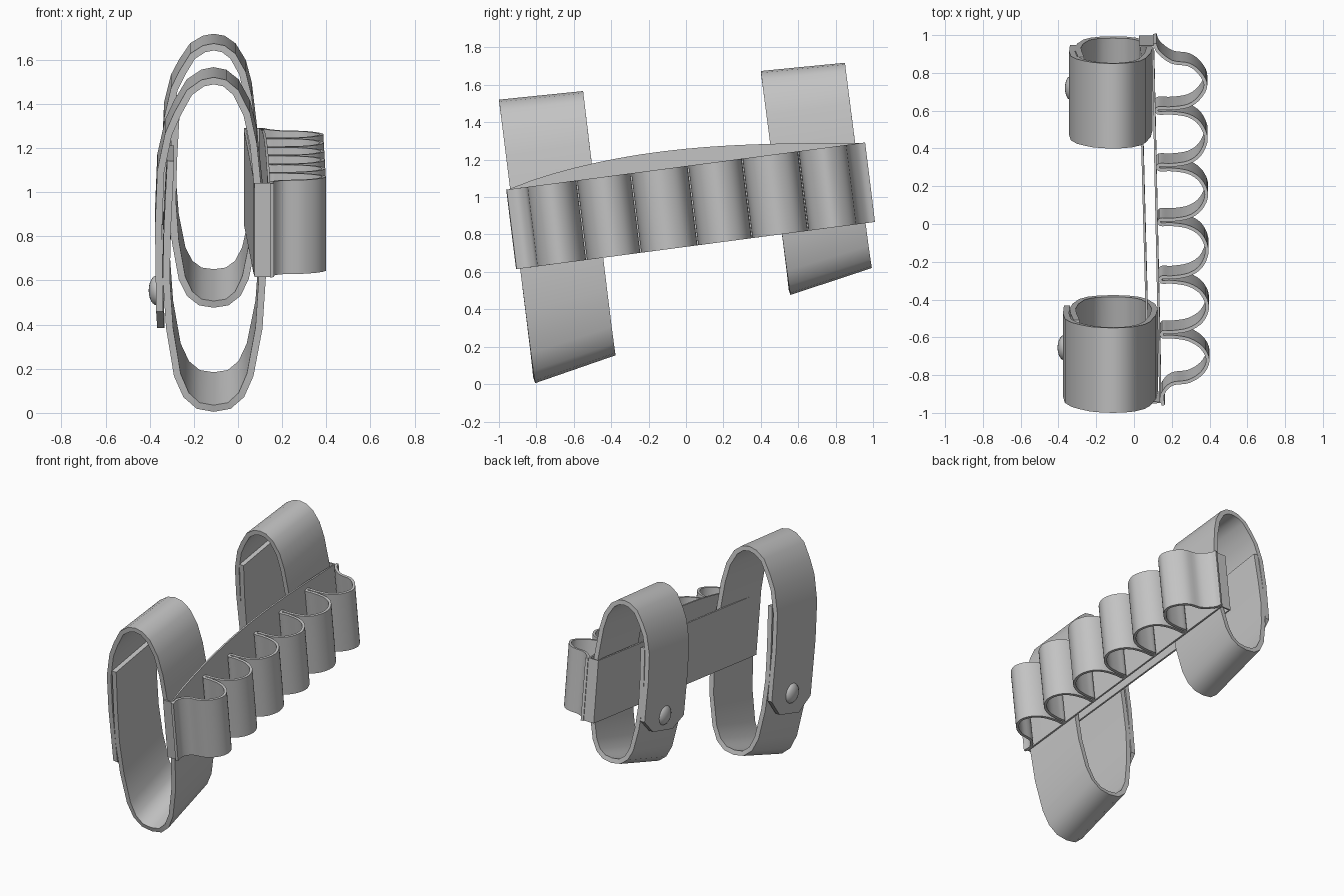
import bpy, bmesh, math
from mathutils import Vector

cube = bpy.data.objects.get("Cube")
if cube:
    bpy.data.objects.remove(cube, do_unlink=True)

grey = bpy.data.materials.new("plain grey")
grey.use_nodes = True
tone = (0.55, 0.55, 0.55, 1)
grey.diffuse_color = tone
grey.node_tree.nodes["Principled BSDF"].inputs["Base Color"].default_value = tone


def finish(obj, angle=35):
    obj.data.materials.append(grey)
    bpy.ops.object.select_all(action='DESELECT')
    obj.select_set(True)
    bpy.context.view_layer.objects.active = obj
    bpy.ops.object.shade_smooth_by_angle(angle=math.radians(angle))


def ribbon(name, edge_a, edge_b, thickness, closed=False):
    """Thick strip spanning two matching edges."""
    bm = bmesh.new()
    rows = [(bm.verts.new(a), bm.verts.new(b)) for a, b in zip(edge_a, edge_b)]
    for i in range(len(rows) if closed else len(rows) - 1):
        (a, b), (c, d) = rows[i], rows[(i + 1) % len(rows)]
        bm.faces.new((a, b, d, c))
    mesh = bpy.data.meshes.new(name)
    bm.to_mesh(mesh)
    bm.free()
    obj = bpy.data.objects.new(name, mesh)
    bpy.context.collection.objects.link(obj)
    mod = obj.modifiers.new("thickness", 'SOLIDIFY')
    mod.thickness = thickness
    mod.offset = 0
    bpy.context.view_layer.objects.active = obj
    obj.select_set(True)
    bpy.ops.object.modifier_apply(modifier=mod.name)
    finish(obj)


def smooth_path(pts, steps=4):
    """Catmull-Rom curve through the points."""
    p = [Vector(q) for q in [pts[0]] + pts + [pts[-1]]]
    out = []
    for a, b, c, d in zip(p, p[1:], p[2:], p[3:]):
        for k in range(steps):
            t = k / steps
            out.append(0.5 * (2 * b + (c - a) * t + (2 * a - 5 * b + 4 * c - d) * t * t
                              + (3 * b - a - 3 * c + d) * t ** 3))
    return out + [p[-1]]


# Strap section: sideways offset and height fraction, from inner end round to outer flap
inner_end = [(-.195, .75), (-.21, .55), (-.215, .4), (-.2, .25)]
bottom = [(-.165, .11), (-.125, .05), (-.07, .018), (0, .01),
          (.07, .018), (.125, .05), (.165, .11), (.205, .25)]
far_side = [(.22, .4), (.21, .6), (.18, .8), (.15, .89)]
top = [(.1, .955), (.05, .983), (0, .99), (-.05, .983), (-.11, .955), (-.165, .89)]
flap = [(-.205, .83), (-.24, .72), (-.25, .55), (-.245, .3), (-.24, .23)]
section = inner_end + bottom + far_side + top + flap


def strap(name, corners, width, button):
    fb, ft, bb, bt = [Vector((0, y, z)) for y, z in corners]
    front, back = [], []
    for i, (dx, s) in enumerate(section):
        f, b = fb.lerp(ft, s), bb.lerp(bt, s)
        cut = 0.25 if i == len(section) - 1 else 0   # tapered flap tip
        shift = Vector((-.11 + dx * width, 0, 0))
        front.append(f.lerp(b, cut) + shift)
        back.append(b.lerp(f, cut) + shift)
    ribbon(name, front, back, .032)
    # Domed snap on the flap
    bpy.ops.mesh.primitive_uv_sphere_add(segments=20, ring_count=12, radius=1, location=button)
    snap = bpy.context.object
    snap.name = name + "_snap"
    snap.scale = (.038, .068, .068)
    finish(snap, 60)


strap("front_strap", [(-.81, .005), (-1, 1.52), (-.38, .155), (-.55, 1.565)], 1,
      (-.367, -.655, .555))
strap("rear_strap", [(.555, .48), (.4, 1.67), (.99, .625), (.85, 1.713)], .87,
      (-.328, .72, .915))


# Sloping band shared by the backing and the loops
def rim(x, y, lift=0):
    return Vector((x, y, 1.166 + .1316 * y + lift))


DROP = Vector((0, .053, -.425))


def outer_x(y):
    return .12 - .021 * y


# Flat sleeve that encloses both straps, with an arched outer panel
ys = [-.945 + 1.885 * i / 16 for i in range(17)]
inner = [rim(.055 - .026 * y, y) for y in ys]
outer = [rim(outer_x(y), y, .095 * math.sin(math.pi * (i / 16) ** .8))
         for i, y in enumerate(ys)]
low = [rim(p.x, p.y) + DROP for p in inner + outer[::-1]]
ribbon("backing_sleeve", inner + outer[::-1], low, .012, closed=True)

# Row of six holding loops made from one wavy strip
valleys = [-.86, -.585, -.295, .01, .3, .6, .87]
path = [(.155, -.96), (.152, -.9)]
for i, (v, w) in enumerate(zip(valleys, valleys[1:])):
    a, b = v + .012, w - .012
    crest = .385 - .008 * (a + b) / 2
    if i:
        path += [(outer_x(a) + .02, a)]
    path += [(.2, a), (.29, a + .015), (crest - .03, a + .06), (crest, (a + b) / 2),
             (crest - .03, b - .06), (.29, b - .015), (.2, b)]
    if i < 5:
        path += [(outer_x(b) + .02, b)]
path += [(.13, .91), (.11, .955)]
wave = [rim(p.x, p.y) for p in smooth_path([(x, y, 0) for x, y in path])]
ribbon("holding_loops", wave, [p + DROP for p in wave], .018)
